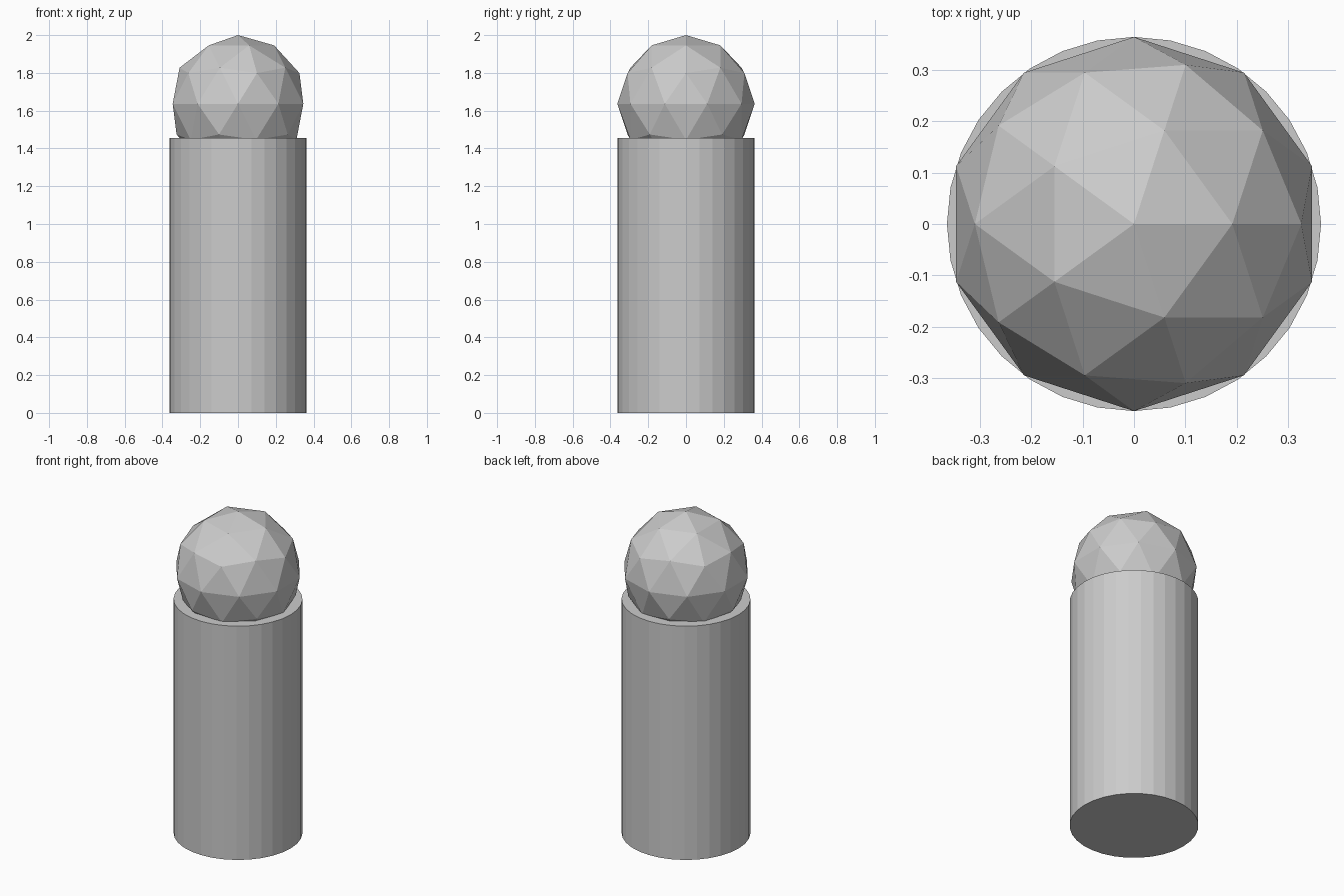
import bpy

# Remove the default cube
cube = bpy.data.objects.get("Cube")
if cube:
    bpy.data.objects.remove(cube, do_unlink=True)

RADIUS = 0.3636
HEIGHT = 4 * RADIUS

# Single plain grey material
grey = bpy.data.materials.new("light_grey")
grey.use_nodes = True
colour = (0.6, 0.6, 0.6, 1.0)
grey.diffuse_color = colour
grey.node_tree.nodes["Principled BSDF"].inputs["Base Color"].default_value = colour


def finish(name):
    obj = bpy.context.object
    obj.name = name
    obj.data.name = name
    obj.data.materials.append(grey)
    return obj


# Tall closed column
bpy.ops.mesh.primitive_cylinder_add(
    vertices=32, radius=RADIUS, depth=HEIGHT, location=(0, 0, HEIGHT / 2))
finish("column")

# Faceted ball sunk halfway into the column top
bpy.ops.mesh.primitive_ico_sphere_add(
    subdivisions=2, radius=RADIUS, location=(0, 0, 2 - RADIUS))
finish("faceted_ball")
